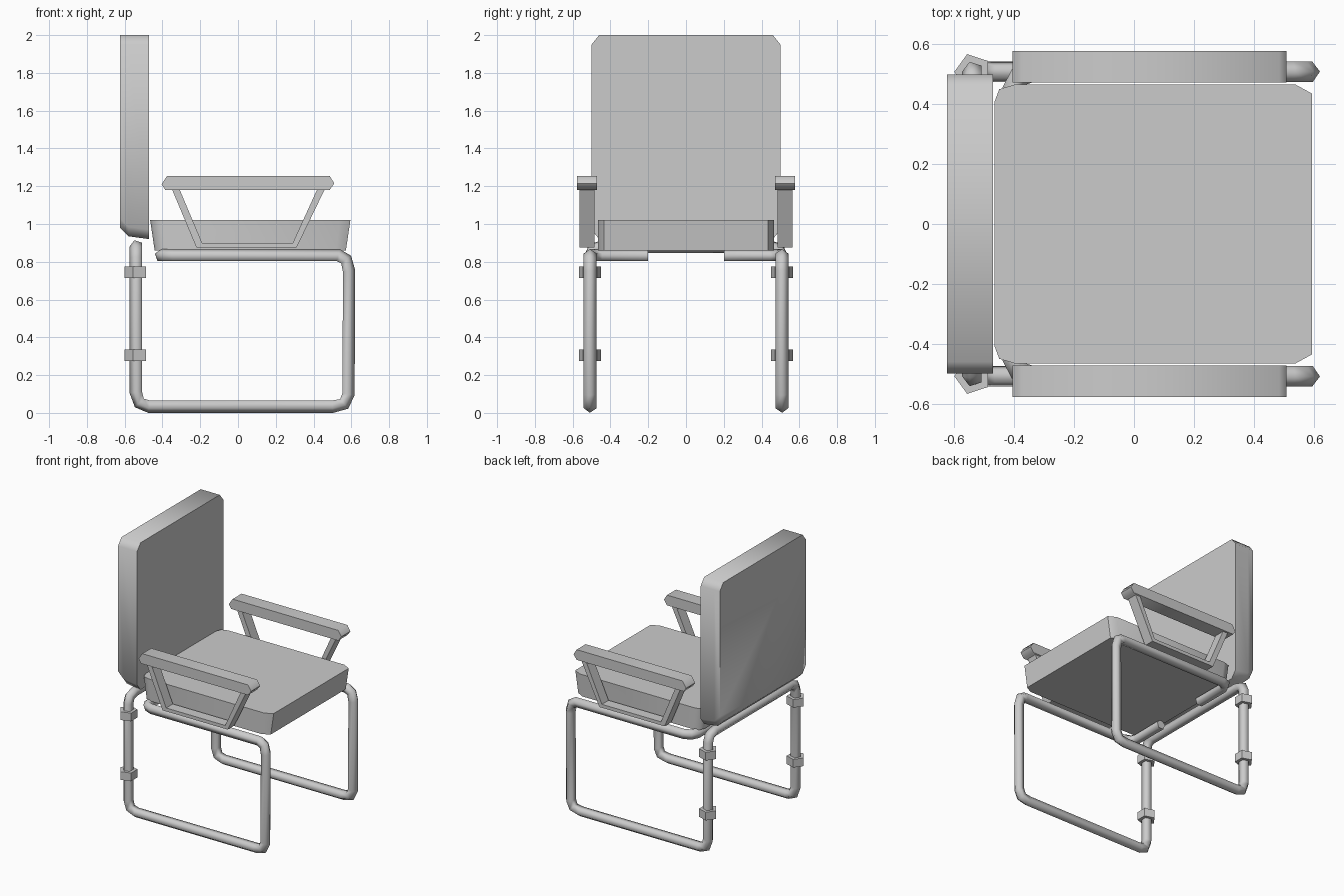
import bpy, bmesh, math
from mathutils import Vector

cube = bpy.data.objects.get("Cube")
if cube:
    bpy.data.objects.remove(cube, do_unlink=True)

grey = bpy.data.materials.new("plain_grey")
grey.use_nodes = True
grey.diffuse_color = (0.6, 0.6, 0.6, 1)
grey.node_tree.nodes["Principled BSDF"].inputs["Base Color"].default_value = (0.6, 0.6, 0.6, 1)


def loft(name, rings, angle=60):
    """Skin a list of equal-length rings and cap both ends."""
    bm = bmesh.new()
    loops = [[bm.verts.new(p) for p in ring] for ring in rings]
    n = len(loops[0])
    for a, b in zip(loops, loops[1:]):
        for i in range(n):
            j = (i + 1) % n
            bm.faces.new((a[i], a[j], b[j], b[i]))
    bm.faces.new(loops[0])
    bm.faces.new(loops[-1])
    bmesh.ops.recalc_face_normals(bm, faces=bm.faces)
    mesh = bpy.data.meshes.new(name)
    bm.to_mesh(mesh)
    bm.free()
    mesh.materials.append(grey)
    obj = bpy.data.objects.new(name, mesh)
    bpy.context.collection.objects.link(obj)
    bpy.ops.object.select_all(action='DESELECT')
    obj.select_set(True)
    bpy.context.view_layer.objects.active = obj
    bpy.ops.object.shade_smooth_by_angle(angle=math.radians(angle))
    return obj


def side_prism(name, outline, y0, y1):
    return loft(name, [[(x, y, z) for x, z in outline] for y in (y0, y1)])


def tube(name, path, out, radius, sides=5):
    """Sweep a polygon along a path, one corner always pointing outward."""
    pts = [Vector(p) for p in path]
    out = Vector(out)
    rings, prev = [], None
    for i, p in enumerate(pts):
        a = (p - pts[max(i - 1, 0)]).normalized()
        b = (pts[min(i + 1, len(pts) - 1)] - p).normalized()
        t = (a + b).normalized()
        if prev:
            out = prev.rotation_difference(t) @ out
        prev = t
        across = t.cross(out)
        turns = [math.tau * k / sides for k in range(sides)]
        rings.append([p + radius * (math.cos(u) * out + math.sin(u) * across) for u in turns])
    return loft(name, rings, 80)


# Backrest: chamfered panel whose lower rear edge is rounded off
def back_ring(x, bottom):
    half = [(0.46, bottom), (0.5, bottom + 0.05), (0.5, 1.95), (0.46, 2.0)]
    outline = half + [(-y, z) for y, z in reversed(half)]
    return [(x, y, z) for y, z in outline]


loft("backrest", [back_ring(-0.625, 0.98), back_ring(-0.58, 0.935), back_ring(-0.47, 0.92)])

# Seat cushion: clipped corners, narrowing toward the bottom
half = [(-0.465, 0.41), (-0.45, 0.45), (-0.4, 0.465), (0.54, 0.465), (0.595, 0.435)]
seat = half + [(x, -y) for x, y in reversed(half)]
loft("seat", [[(0.065 + (x - 0.065) * s, y, z) for x, y in seat]
              for s, z in ((0.955, 0.86), (1, 1.02))])

# Tubular frame: one continuous bent tube, mirrored across the middle
Y = 0.508
side_run = [(-0.34, 0.832), (0.53, 0.832), (0.57, 0.81), (0.585, 0.75), (0.582, 0.1),
            (0.56, 0.05), (0.5, 0.036), (-0.47, 0.036), (-0.52, 0.055), (-0.538, 0.11),
            (-0.538, 0.82)]
half_path = [(-0.405, 0.2, 0.832), (-0.405, 0.45, 0.832), (-0.385, 0.49, 0.832)]
half_path += [(x, Y, z) for x, z in side_run]
half_path += [(-0.538, 0.49, 0.865), (-0.538, 0.44, 0.88)]
frame_path = half_path + [(x, -y, z) for x, y, z in reversed(half_path)]
tube("tube_frame", frame_path, (0, 0, 1), 0.036)

# Armrests with their supports, and clamps on the rear legs
pad = [(-0.405, 1.21), (-0.375, 1.255), (0.485, 1.255), (0.51, 1.215), (0.485, 1.18), (-0.385, 1.18)]
support = [(-0.35, 1.185), (-0.22, 0.875), (0.31, 0.875), (0.46, 1.185),
           (0.42, 1.185), (0.29, 0.9), (-0.19, 0.9), (-0.31, 1.185)]
for s, label in ((1, "left"), (-1, "right")):
    side_prism(label + "_armrest", pad, s * 0.472, s * 0.577)
    side_prism(label + "_arm_support", support, s * 0.485, s * 0.563)
    for level, z in (("lower", 0.275), ("upper", 0.715)):
        tube(f"{label}_{level}_clamp", [(-0.538, s * Y, z), (-0.538, s * Y, z + 0.06)],
             (-1, 0, 0), 0.062).data.shade_flat()
